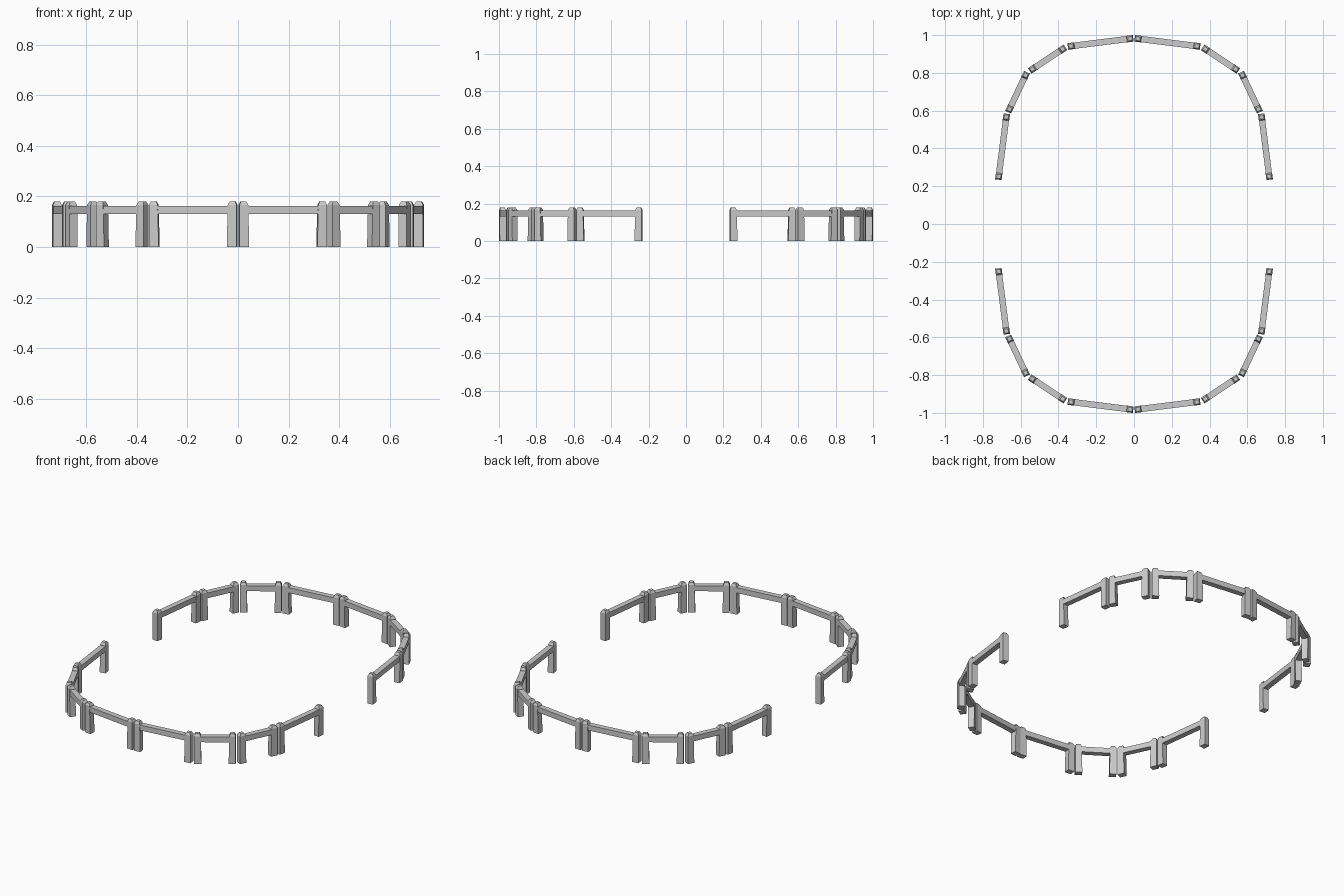
import bpy, bmesh
from mathutils import Vector

if "Cube" in bpy.data.objects:
    bpy.data.objects.remove(bpy.data.objects["Cube"])

HALF = 0.0175      # half width of a post
FLARE = 0.004      # inward widening of a post at the ground
POST_TOP, SHOULDER = 0.18, 0.166
RAIL_LOW, RAIL_HIGH = 0.130, 0.162

# Post centres of the four panels in one quadrant
PANELS = [((0.021, 0.981), (0.333, 0.942)),
          ((0.378, 0.926), (0.538, 0.820)),
          ((0.574, 0.788), (0.659, 0.608)),
          ((0.676, 0.566), (0.716, 0.252))]


def loft(bm, sections):
    """Join rectangular sections (x0, x1, half_y, z) into a closed solid."""
    rings = [[bm.verts.new(p) for p in ((x0, -h, z), (x1, -h, z), (x1, h, z), (x0, h, z))]
             for x0, x1, h, z in sections]
    bm.faces.new(rings[0][::-1])
    bm.faces.new(rings[-1])
    for a, b in zip(rings, rings[1:]):
        for i in range(4):
            j = (i + 1) % 4
            bm.faces.new((a[i], a[j], b[j], b[i]))


def fence_panel(name, p, q):
    p, q = Vector(p), Vector(q)
    d = (q - p).length / 2
    bm = bmesh.new()
    # Two chamfered posts, flaring slightly inward at the foot
    for s in (-1, 1):
        c = s * d
        inset = HALF - 0.007
        foot = sorted((c + s * HALF, c - s * (HALF + FLARE)))
        loft(bm, [(*foot, HALF, 0),
                  (c - HALF, c + HALF, HALF, SHOULDER),
                  (c - inset, c + inset, inset, POST_TOP)])
    # Top rail
    loft(bm, [(-d, d, HALF - 0.001, RAIL_LOW), (-d, d, HALF - 0.001, RAIL_HIGH)])
    bmesh.ops.recalc_face_normals(bm, faces=bm.faces)
    mesh = bpy.data.meshes.new(name)
    bm.to_mesh(mesh)
    bm.free()
    obj = bpy.data.objects.new(name, mesh)
    bpy.context.collection.objects.link(obj)
    mid = (p + q) / 2
    obj.location = (mid.x, mid.y, 0)
    obj.rotation_euler.z = -Vector((1, 0)).angle_signed(q - p) if q != p else 0


# Ring of panels with openings at left and right
for sx, side in ((1, "right"), (-1, "left")):
    for sy, end in ((-1, "front"), (1, "back")):
        for n, (p, q) in enumerate(PANELS, 1):
            fence_panel(f"fence_panel_{end}_{side}_{n}",
                        (sx * p[0], sy * p[1]), (sx * q[0], sy * q[1]))
